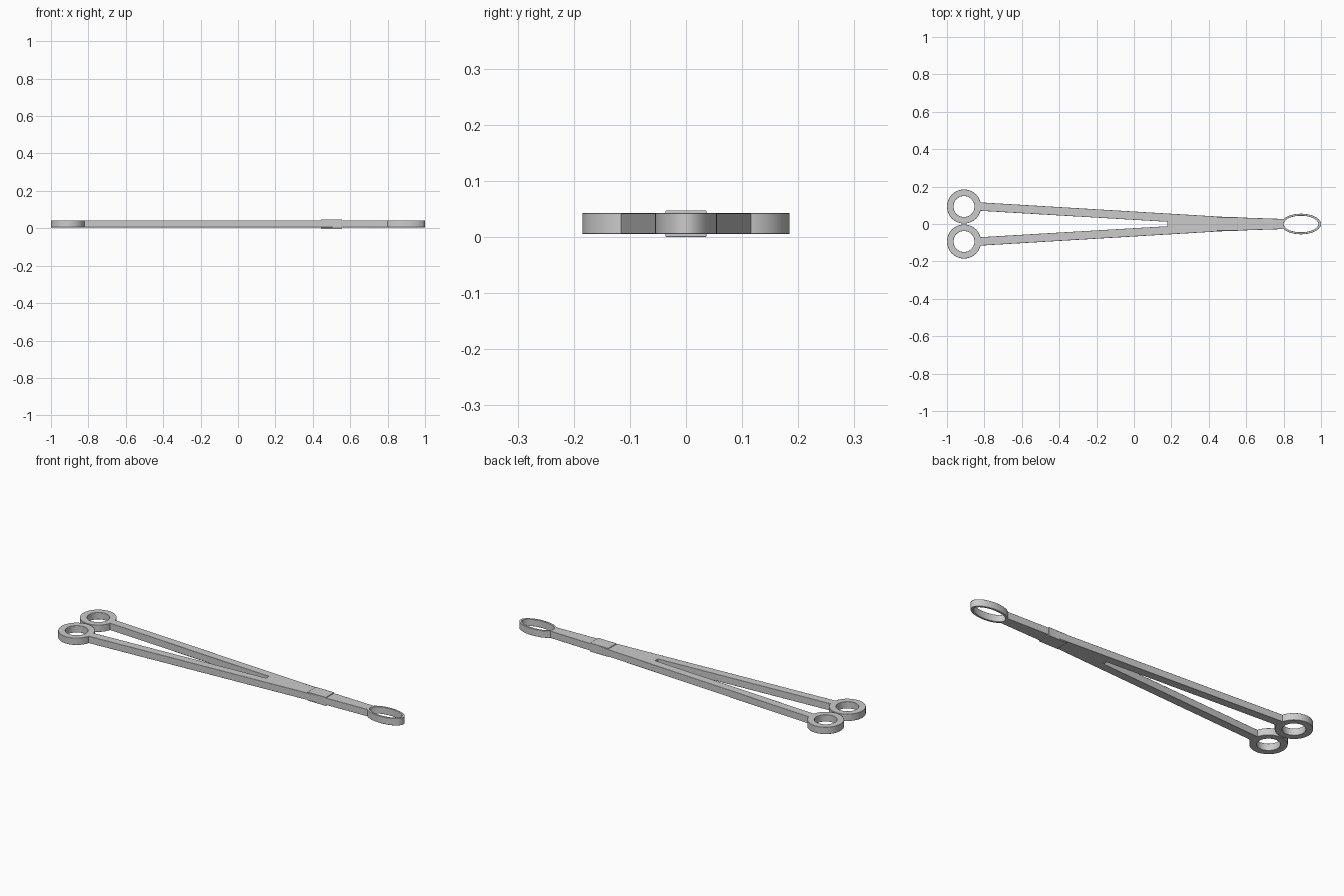
import bpy, bmesh
from math import cos, sin, pi, radians

if "Cube" in bpy.data.objects:
    bpy.data.objects.remove(bpy.data.objects["Cube"])

Z0, Z1 = 0.005, 0.043


def finish(bm, name, bevel=0.0015):
    bmesh.ops.recalc_face_normals(bm, faces=bm.faces)
    mesh = bpy.data.meshes.new(name)
    bm.to_mesh(mesh)
    bm.free()
    ob = bpy.data.objects.new(name, mesh)
    bpy.context.collection.objects.link(ob)
    mod = ob.modifiers.new("soft_edge", 'BEVEL')
    mod.width = bevel
    mod.segments = 2
    mod.limit_method = 'ANGLE'
    mod.angle_limit = radians(40)
    bpy.ops.object.select_all(action='DESELECT')
    ob.select_set(True)
    bpy.context.view_layer.objects.active = ob
    bpy.ops.object.shade_smooth_by_angle(angle=radians(30))
    return ob


def plate(name, outline, z0, z1):
    bm = bmesh.new()
    face = bm.faces.new([bm.verts.new((x, y, z0)) for x, y in outline])
    ext = bmesh.ops.extrude_face_region(bm, geom=[face])
    verts = [v for v in ext['geom'] if isinstance(v, bmesh.types.BMVert)]
    bmesh.ops.translate(bm, verts=verts, vec=(0, 0, z1 - z0))
    return finish(bm, name)


def ring(name, cx, cy, outer, inner, n=64):
    # rectangular section swept around an ellipse
    bm = bmesh.new()
    section = [(outer, Z0), (outer, Z1), (inner, Z1), (inner, Z0)]
    rows = []
    for i in range(n):
        a = 2 * pi * i / n
        rows.append([bm.verts.new((cx + r[0] * cos(a), cy + r[1] * sin(a), z))
                     for r, z in section])
    for i in range(n):
        p, q = rows[i], rows[(i + 1) % n]
        for k in range(4):
            bm.faces.new((p[k], q[k], q[(k + 1) % 4], p[(k + 1) % 4]))
    return finish(bm, name)


# Two long handles merging into one tapering shank
half = [(0.8, 0.027), (0.5, 0.037), (-0.83, 0.116), (-0.83, 0.071), (0.178, 0.012)]
plate("handles_and_shank", half + [(x, -y) for x, y in reversed(half)], Z0, Z1)

# Finger rings
for side, y in (("left", 0.0935), ("right", -0.0935)):
    ring("finger_ring_" + side, -0.909, y, (0.091, 0.091), (0.056, 0.056))

# Oval gripping loop at the tip
ring("tip_loop", 0.893, 0, (0.107, 0.055), (0.093, 0.044))

# Box joint
plate("box_joint", [(0.444, -0.0365), (0.556, -0.0365), (0.556, 0.0365), (0.444, 0.0365)],
      0.0, 0.047)
